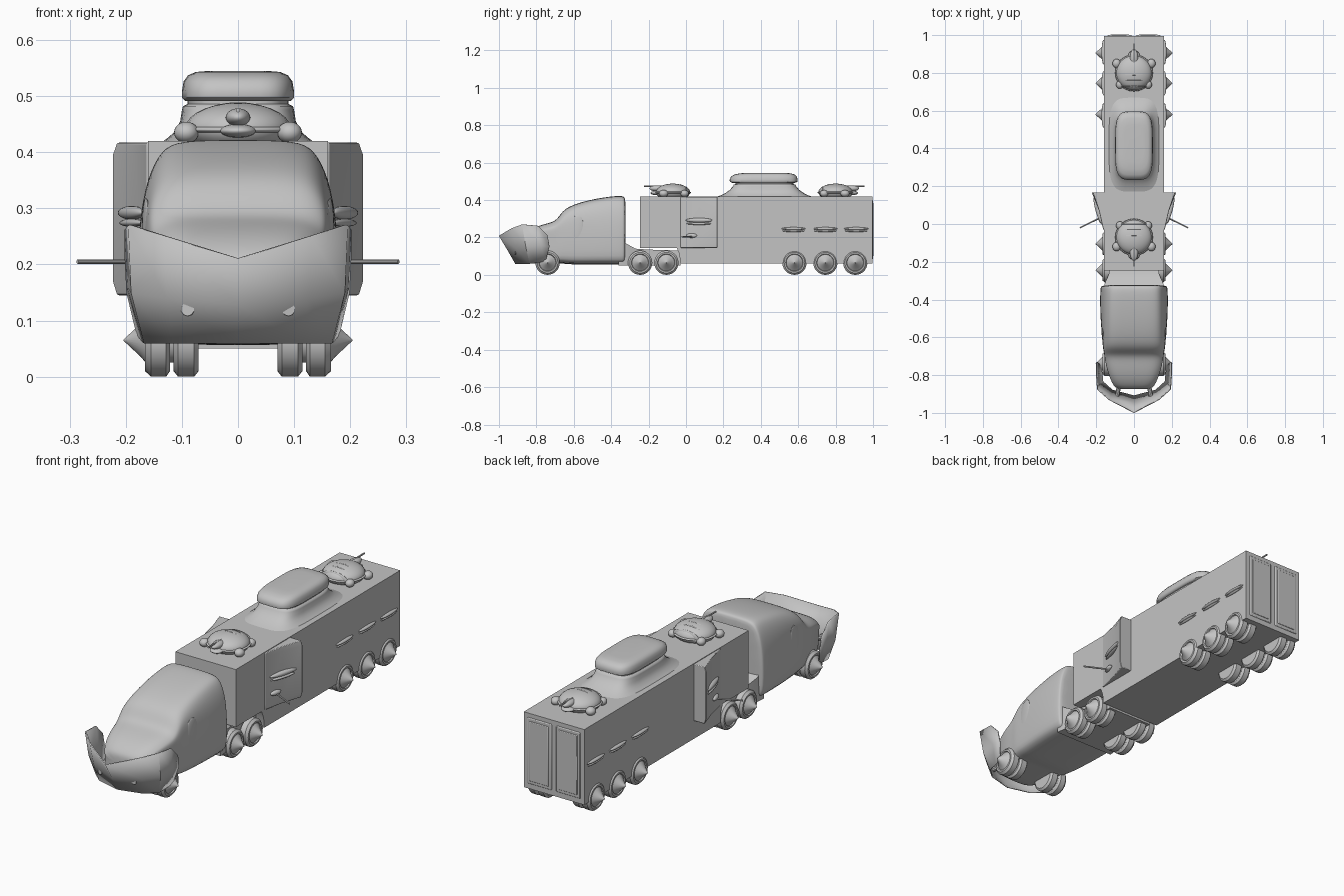
import bpy, bmesh, math
from mathutils import Vector

grey = bpy.data.materials.new("plain grey")
grey.diffuse_color = (0.55, 0.55, 0.55, 1)


def finish(ob, angle=35):
    ob.data.materials.append(grey)
    bpy.ops.object.select_all(action='DESELECT')
    ob.select_set(True)
    bpy.context.view_layer.objects.active = ob
    bpy.ops.object.shade_smooth_by_angle(angle=math.radians(angle))
    return ob


def mesh(name, verts, faces, angle=35):
    me = bpy.data.meshes.new(name)
    me.from_pydata(verts, [], faces)
    bm = bmesh.new()
    bm.from_mesh(me)
    bmesh.ops.recalc_face_normals(bm, faces=bm.faces)
    bm.to_mesh(me)
    bm.free()
    ob = bpy.data.objects.new(name, me)
    bpy.context.collection.objects.link(ob)
    return finish(ob, angle)


def loft(name, rings, angle=35):
    n = len(rings[0])
    verts = [p for r in rings for p in r]
    faces = [(i * n + j, i * n + (j + 1) % n, (i + 1) * n + (j + 1) % n, (i + 1) * n + j)
             for i in range(len(rings) - 1) for j in range(n)]
    faces += [tuple(range(n)), tuple(range(len(verts) - n, len(verts)))]
    return mesh(name, verts, faces, angle)


def bevel(ob, width, segments=2):
    m = ob.modifiers.new("bevel", 'BEVEL')
    m.width, m.segments = width, segments


def box(name, lo, hi, width=0):
    rings = [[(lo[0], lo[1], z), (hi[0], lo[1], z), (hi[0], hi[1], z), (lo[0], hi[1], z)]
             for z in (lo[2], hi[2])]
    ob = loft(name, rings)
    if width:
        bevel(ob, width)
    return ob


def ball(name, loc, scale, rot=(0, 0, 0)):
    bpy.ops.mesh.primitive_uv_sphere_add(segments=24, ring_count=14, location=loc, rotation=rot)
    ob = bpy.context.object
    ob.name, ob.scale = name, scale
    return finish(ob, 60)


def rod(name, a, b, r):
    a, b = Vector(a), Vector(b)
    bpy.ops.mesh.primitive_cylinder_add(vertices=10, radius=r, depth=(b - a).length, location=(a + b) / 2)
    ob = bpy.context.object
    ob.name = name
    ob.rotation_euler = (b - a).to_track_quat('Z', 'Y').to_euler()
    return finish(ob)


# Trailer box with raised front
prof = [(-0.245, 0.145), (-0.05, 0.145), (-0.035, 0.11), (-0.03, 0.06),
        (0.996, 0.06), (0.996, 0.42), (-0.245, 0.42)]
loft("trailer_body", [[(x, y, z) for y, z in prof] for x in (-0.16, 0.16)])

# Rear doors
for s in (-1, 1):
    a, b = sorted((s * 0.012, s * 0.14))
    box("rear_door", (a, 0.98, 0.085), (b, 1.0, 0.4), 0.004)
    box("rear_door_panel", (a + 0.014, 0.98, 0.1), (b - 0.014, 1.003, 0.385), 0.003)


# Cab: smoothed loft of cross-sections along y
def section(y, w, zb, zt):
    wt = w * (1 - 1.25 * max(0, zt - 0.25))
    zm = min(0.24, zb + (zt - zb) * 0.6)
    half = [(0.85 * w, zb), (w, zb + 0.025), (w, zm), ((w + wt) / 2 + 0.006, (zm + zt) / 2 + 0.01),
            (wt, zt - 0.02), (wt * 0.8, zt), (wt * 0.35, zt + 0.003)]
    return [(x, y, z) for x, z in half] + [(-x, y, z) for x, z in reversed(half)]


cab = loft("cab", [section(*s) for s in [
    (-0.875, 0.075, 0.09, 0.19), (-0.865, 0.1, 0.065, 0.215), (-0.82, 0.122, 0.06, 0.247),
    (-0.76, 0.143, 0.06, 0.268), (-0.71, 0.153, 0.06, 0.28), (-0.685, 0.158, 0.06, 0.3),
    (-0.66, 0.164, 0.06, 0.338), (-0.62, 0.168, 0.055, 0.366), (-0.54, 0.175, 0.055, 0.392),
    (-0.45, 0.18, 0.055, 0.41), (-0.37, 0.18, 0.055, 0.42), (-0.332, 0.177, 0.055, 0.418),
    (-0.322, 0.17, 0.06, 0.405)]], 60)
m = cab.modifiers.new("smooth", 'SUBSURF')
m.levels = m.render_levels = 2

# Chassis behind the cab
loft("chassis", [[(x, y, z) for x, z in ((-w, 0.05), (w, 0.05), (w, t), (-w, t))]
                 for y, w, t in ((-0.36, 0.16, 0.2), (-0.315, 0.155, 0.165), (-0.27, 0.135, 0.14),
                                 (-0.2, 0.12, 0.135), (-0.03, 0.12, 0.13))])

# Plow blade: columns of top, middle and bottom points, mirrored
cols = [[(0, -0.998, 0.21), (0, -0.95, 0.13), (0, -0.91, 0.06)],
        [(0.13, -0.93, 0.25), (0.125, -0.905, 0.14), (0.115, -0.88, 0.06)],
        [(0.193, -0.875, 0.27), (0.188, -0.855, 0.15), (0.165, -0.835, 0.06)],
        [(0.199, -0.79, 0.262), (0.194, -0.78, 0.16), (0.17, -0.79, 0.065)],
        [(0.199, -0.74, 0.21), (0.196, -0.73, 0.15), (0.178, -0.75, 0.075)]]
cols = [[(-x, y, z) for x, y, z in c] for c in cols[:0:-1]] + cols
faces = [(i * 3 + k, i * 3 + 3 + k, i * 3 + 4 + k, i * 3 + 1 + k) for i in range(8) for k in (0, 1)]
plow = mesh("plow_blade", [p for c in cols for p in c], faces)
m = plow.modifiers.new("thickness", 'SOLIDIFY')
m.thickness, m.offset = 0.006, 0
for s in (-1, 1):
    rod("plow_arm", (s * 0.075, -0.83, 0.12), (s * 0.09, -0.915, 0.12), 0.012)

# Dual wheels with spiked hubs
tyre = [(0.07, 0.03), (0.07, 0.055), (0.078, 0.065), (0.107, 0.065), (0.115, 0.055), (0.115, 0.04),
        (0.121, 0.04), (0.121, 0.055), (0.128, 0.065), (0.155, 0.065), (0.166, 0.055), (0.166, 0.047),
        (0.161, 0.044), (0.168, 0.036), (0.173, 0.03), (0.204, 0.001)]
for s in (-1, 1):
    for y in (-0.74, -0.245, -0.105, 0.58, 0.745, 0.905):
        loft("spiked_wheel", [[(s * x, y + r * math.cos(a), 0.065 + r * math.sin(a))
                               for a in (math.tau * i / 28 for i in range(28))] for x, r in tyre])

for s in (-1, 1):
    # Side gun bays: wedges with hooded slots and guns
    bay = loft("gun_bay", [[(s * x, y, z) for x, y in ((0.15, -0.03), (0.163, -0.03), (0.185, 0.07),
                                                       (0.224 - e, 0.168), (0.15, 0.168))]
                           for z, e in ((0.145, 0.008), (0.17, 0), (0.395, 0), (0.417, 0.008))])
    bevel(bay, 0.003)
    turn = (0, 0, -s * math.radians(16))
    ball("bay_slot_hood", (s * 0.19, 0.07, 0.292), (0.013, 0.075, 0.012), turn)
    ball("bay_slot_sill", (s * 0.19, 0.07, 0.274), (0.01, 0.07, 0.007), turn)
    ball("gun_mount", (s * 0.178, 0.03, 0.21), (0.012, 0.03, 0.012), turn)
    rod("side_gun", (s * 0.165, 0.04, 0.205), (s * 0.286, -0.02, 0.205), 0.004)
    # Firing slits on the trailer side
    for y in (0.575, 0.745, 0.91):
        ball("slit_hood", (s * 0.16, y, 0.247), (0.012, 0.065, 0.008))
        ball("slit_sill", (s * 0.16, y, 0.235), (0.008, 0.06, 0.006))
    # Cab side window
    ball("cab_side_window", (s * 0.162, -0.595, 0.225), (0.008, 0.045, 0.095),
         (math.radians(-12), 0, -s * math.radians(7)))


# Roof pod: flared base and rounded cap
def oval(z, hx, hy, yc):
    pts = []
    for i in range(40):
        c, s = math.cos(math.tau * i / 40), math.sin(math.tau * i / 40)
        pts.append((hx * math.copysign(abs(c) ** 0.5, c), yc + hy * math.copysign(abs(s) ** 0.5, s), z))
    return pts


loft("pod_base", [oval(*r) for r in [
    (0.418, 0.135, 0.255, 0.42), (0.425, 0.126, 0.235, 0.42), (0.437, 0.112, 0.21, 0.42),
    (0.455, 0.103, 0.185, 0.42), (0.475, 0.1, 0.168, 0.42), (0.482, 0.098, 0.165, 0.42),
    (0.486, 0.09, 0.155, 0.42), (0.5, 0.09, 0.155, 0.42)]], 50)
loft("pod_cap", [oval(*r) for r in [
    (0.491, 0.094, 0.165, 0.415), (0.497, 0.1, 0.18, 0.415), (0.508, 0.1, 0.182, 0.415),
    (0.526, 0.097, 0.176, 0.417), (0.537, 0.089, 0.16, 0.42), (0.543, 0.075, 0.135, 0.425),
    (0.545, 0.05, 0.1, 0.425)]], 50)

# Roof turrets: front one faces forward, rear one faces back
for y, d in ((-0.07, -1), (0.8, 1)):
    ball("turret_dome", (0, y, 0.442), (0.094, 0.092, 0.046))
    ball("turret_rim", (0, y, 0.44), (0.1, 0.098, 0.014))
    for k in range(-2, 3):
        ball("turret_rib", (0, y + k * 0.03 - d * 0.01, 0.444),
             (0.085 - 0.008 * abs(k), 0.01, 0.045 - 0.004 * k * k))
    ball("turret_jaw", (0, y + d * 0.085, 0.438), (0.032, 0.035, 0.012))
    ball("turret_snout", (0, y + d * 0.08, 0.462), (0.022, 0.045, 0.016))
    rod("turret_gun", (0, y + d * 0.01, 0.475), (0, y + d * 0.155, 0.475), 0.004)
    for s in (-1, 1):
        ball("turret_foot", (s * 0.092, y + d * 0.05, 0.435), (0.022, 0.024, 0.019))
        ball("turret_foot", (s * 0.075, y - d * 0.062, 0.435), (0.02, 0.022, 0.018))
